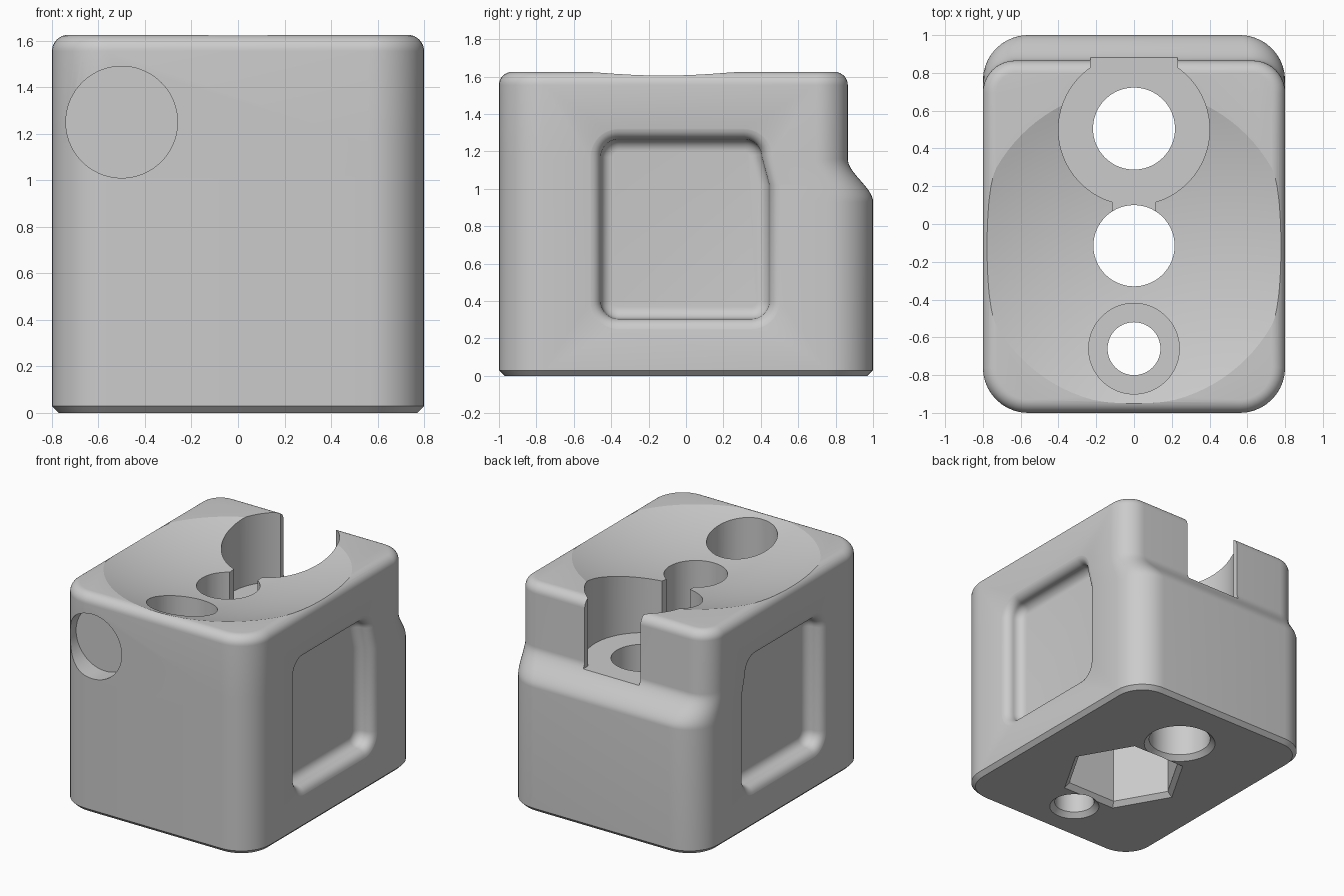
import bpy, bmesh
from math import sin, cos, pi, sqrt
from mathutils import Matrix

cube = bpy.data.objects.get("Cube")
if cube:
    bpy.data.objects.remove(cube, do_unlink=True)

grey = bpy.data.materials.new("plain grey")
grey.use_nodes = True
grey.diffuse_color = (0.6, 0.6, 0.6, 1)
grey.node_tree.nodes["Principled BSDF"].inputs["Base Color"].default_value = (0.6, 0.6, 0.6, 1)


def loft(name, rings):
    """Closed solid through rings of equal point count."""
    bm = bmesh.new()
    vr = [[bm.verts.new(p) for p in ring] for ring in rings]
    n = len(vr[0])
    for a, b in zip(vr, vr[1:]):
        for i in range(n):
            j = (i + 1) % n
            bm.faces.new((a[i], a[j], b[j], b[i]))
    bm.faces.new(vr[0])
    bm.faces.new(vr[-1])
    bmesh.ops.recalc_face_normals(bm, faces=bm.faces)
    me = bpy.data.meshes.new(name)
    bm.to_mesh(me)
    bm.free()
    me.materials.append(grey)
    ob = bpy.data.objects.new(name, me)
    bpy.context.collection.objects.link(ob)
    return ob


def rounded(x0, x1, y0, y1, r_low, r_high, seg=10):
    """Rounded rectangle with separate radii on its low and high edge."""
    pts = []
    for cx, cy, r, a0 in ((x1 - r_high, y1 - r_high, r_high, 0),
                          (x0 + r_high, y1 - r_high, r_high, pi / 2),
                          (x0 + r_low, y0 + r_low, r_low, pi),
                          (x1 - r_low, y0 + r_low, r_low, 1.5 * pi)):
        for k in range(seg + 1):
            a = a0 + k * pi / 2 / seg
            pts.append((cx + r * cos(a), cy + r * sin(a)))
    return pts


def turned(name, x, y, profile, sides=72):
    """Solid of revolution about a vertical axis from (radius, z) pairs."""
    return loft(name, [[(x + r * cos(2 * pi * i / sides), y + r * sin(2 * pi * i / sides), z)
                        for i in range(sides)] for r, z in profile])


def box(name, x, y0, y1, z0, z1):
    return loft(name, [[(-x, y0, z), (x, y0, z), (x, y1, z), (-x, y1, z)] for z in (z0, z1)])


TOP, FLOOR, OVER = 1.625, 1.11, 1.9

# Body: chamfered base, stepped back, rounded top edge
levels = [(0, 0.03, 0), (0.03, 0, 0), (0.93, 0, 0)]
H, STEP = 0.23, 0.135
for k in range(1, 17):
    t = k / 16
    levels.append((0.93 + H * t, 0, STEP * t * t * (3 - 2 * t)))
for k in range(9):
    a = k * pi / 16
    levels.append((TOP - 0.07 + 0.07 * sin(a), 0.07 * (1 - cos(a)), STEP))
rings = []
for z, inset, step in levels:
    low = 0.24 - inset
    high = 0.24 - inset - 0.07 * step / STEP
    rings.append([(x, y, z) for x, y in rounded(-0.8 + inset, 0.8 - inset, -1 + inset,
                                                1 - step - inset, low, high)])
body = loft("block_body", rings)

cutters = []

# Shallow spherical dish in the top
R, RIM = 2.7, 0.84
centre = TOP + sqrt(R * R - RIM * RIM)
dish = [(r, centre - sqrt(R * R - r * r)) for r in [0.01 + 0.06 * k for k in range(16)]]
cutters.append(turned("dish_cutter", 0, -0.12, dish + [(dish[-1][0], OVER)], 96))

# Through holes with chamfered lower mouths
for name, y, r in (("back_hole", 0.505, 0.217), ("front_hole", -0.66, 0.14)):
    cutters.append(turned(name + "_cutter", 0, y, [(r + 0.085, -0.05), (r, 0.035), (r, OVER)]))
cutters.append(turned("middle_hole_cutter", 0, -0.115, [(0.215, 0.1), (0.215, OVER)]))
cutters.append(turned("hex_pocket_cutter", 0, -0.115,
                      [(0.50, -0.05), (0.41, 0.035), (0.41, 0.7)], 6))

# Counterbores, rear opening and slot between the holes
cutters.append(turned("back_counterbore_cutter", 0, 0.5, [(0.4, FLOOR), (0.4, OVER)], 96))
cutters.append(turned("front_counterbore_cutter", 0, -0.66, [(0.24, FLOOR), (0.24, OVER)]))
cutters.append(box("rear_opening_cutter", 0.23, 0.6, 1.2, FLOOR, OVER))
cutters.append(box("slot_cutter", 0.115, -0.05, 0.3, FLOOR, OVER))

# Round blind pocket in the front face
pocket = turned("front_pocket_cutter", 0, 0, [(0.24, -0.3), (0.24, 0.15)])
pocket.data.transform(Matrix.Translation((-0.5, -1, 1.25)) @ Matrix.Rotation(-pi / 2, 4, "X"))
cutters.append(pocket)

# Soft-edged finger recess on both sides
r = 0.065
steps = [(0, -0.1), (0, -0.002)]
steps += [(r * sin(k * pi / 16), r * (1 - cos(k * pi / 16))) for k in range(1, 9)]
steps += [(r + r * (1 - cos(k * pi / 16)), r + r * sin(k * pi / 16)) for k in range(1, 9)]
for side, label in ((1, "left"), (-1, "right")):
    rings = []
    for inset, depth in steps:
        outline = rounded(-0.52 + inset, 0.51 - inset, 0.24 + inset, 1.33 - inset,
                          0.16 - inset, 0.16 - inset)
        outline.append((0.51 - inset, 1.02))
        # the upper rear corner leans forward
        rings.append([(side * (0.8 - depth), y - (0.04 if y > 0 and z > 1.1 else 0), z)
                      for y, z in outline])
    cutters.append(loft(label + "_recess_cutter", rings))

# Cut everything, bake the result and drop the cutters
for c in cutters:
    c.hide_render = True
    m = body.modifiers.new(c.name, "BOOLEAN")
    m.operation, m.solver, m.object = "DIFFERENCE", "EXACT", c
bpy.context.view_layer.update()
baked = bpy.data.meshes.new_from_object(body.evaluated_get(bpy.context.evaluated_depsgraph_get()))
body.modifiers.clear()
body.data = baked
baked.materials.clear()
baked.materials.append(grey)
for p in baked.polygons:
    p.material_index = 0
for c in cutters:
    bpy.data.objects.remove(c, do_unlink=True)

bpy.ops.object.select_all(action="DESELECT")
body.select_set(True)
bpy.context.view_layer.objects.active = body
bpy.ops.object.shade_smooth_by_angle(angle=0.27)
